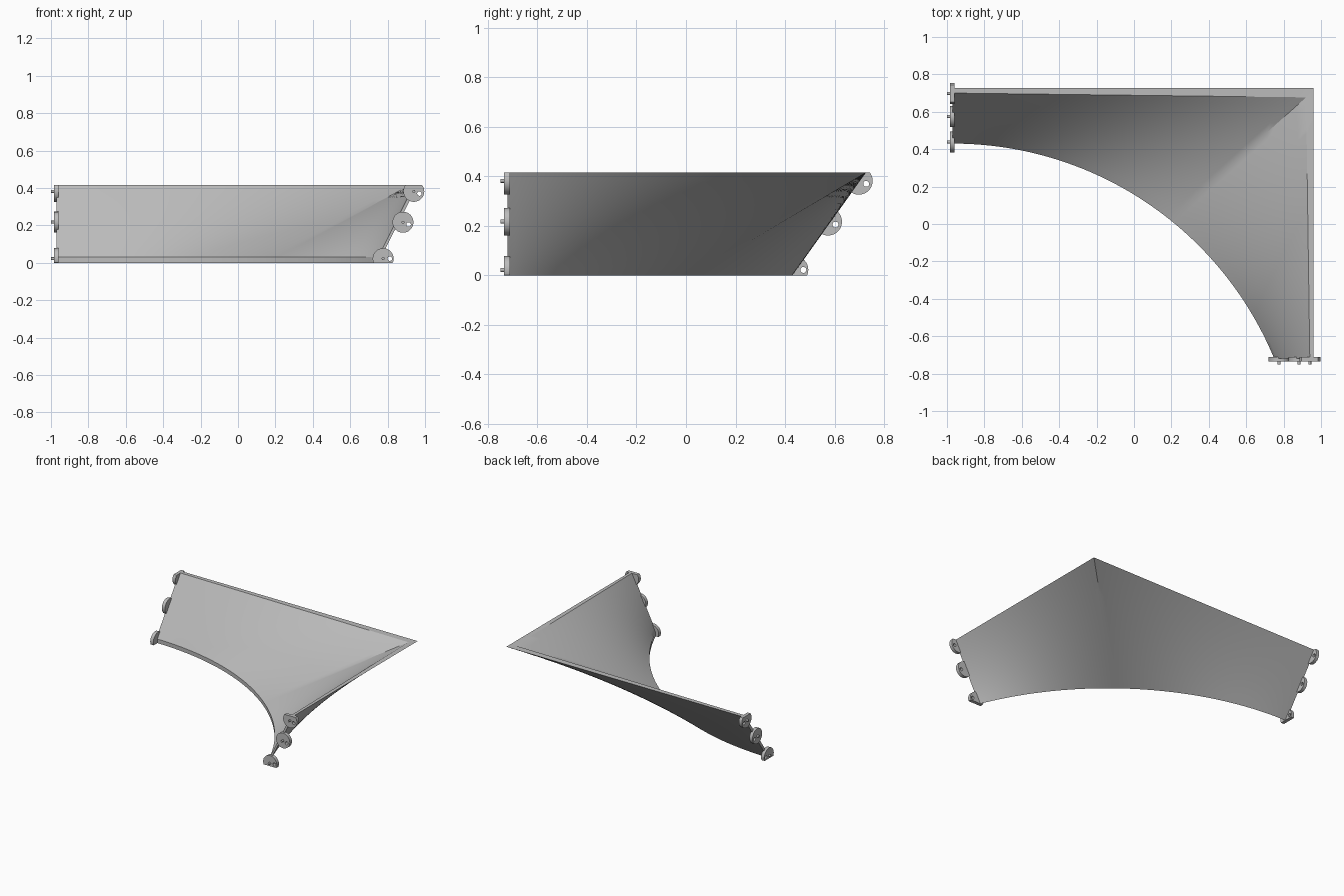
import bpy, bmesh, math
from mathutils import Matrix, Vector

if "Cube" in bpy.data.objects:
    bpy.data.objects.remove(bpy.data.objects["Cube"])

H = 0.415            # overall height
LIP = 0.03           # height of the lower lip
X0, Y0 = -0.97, -0.72
N1, N2, NV = 48, 36, 14

grey = bpy.data.materials.new("light grey")
grey.diffuse_color = (0.5, 0.5, 0.5, 1)
grey.use_nodes = True
grey.node_tree.nodes["Principled BSDF"].inputs["Base Color"].default_value = grey.diffuse_color


def finish(ob):
    ob.data.materials.clear()
    ob.data.materials.append(grey)
    bpy.ops.object.select_all(action='DESELECT')
    ob.select_set(True)
    bpy.context.view_layer.objects.active = ob
    bpy.ops.object.shade_smooth_by_angle(angle=math.radians(30))


# Curved corner sheet: straight rulings from a ground arc to an L-shaped rim
R = 1.861
SWEEP = math.asin(1.72 / R)


def arc(t, z):
    a = SWEEP * t
    return Vector((X0 + R * math.sin(a), 0.43 - R + R * math.cos(a), z))


def rim(i, start, corner, end):
    if i <= N1:
        p = Vector(start).lerp(Vector(corner), i / N1)
    else:
        p = Vector(corner).lerp(Vector(end), (i - N1) / N2)
    return Vector((p.x, p.y, H))


bm = bmesh.new()
rings = []
for i in range(N1 + N2 + 1):
    t = i / N1 * 0.571 if i <= N1 else 0.571 + (i - N1) / N2 * 0.429
    outer = rim(i, (X0, 0.727), (0.96, 0.727), (0.96, Y0))
    inner = rim(i, (X0, 0.70), (0.92, 0.677), (0.94, Y0))
    under = [arc(t, 0).lerp(outer, k / NV) for k in range(NV + 1)]
    upper = [inner.lerp(arc(t, LIP), k / NV) for k in range(NV + 1)]
    rings.append([bm.verts.new(p) for p in under + upper])
for a, b in zip(rings, rings[1:]):
    for k in range(len(a)):
        m = (k + 1) % len(a)
        bm.faces.new((a[k], a[m], b[m], b[k]))
bm.faces.new(rings[0])
bm.faces.new(rings[-1][::-1])
bmesh.ops.recalc_face_normals(bm, faces=bm.faces)
me = bpy.data.meshes.new("corner_sheet")
bm.to_mesh(me)
bm.free()
sheet = bpy.data.objects.new("corner_sheet", me)
bpy.context.collection.objects.link(sheet)
finish(sheet)


# Connector tabs: round plates trimmed to the sheet height, with a bolt hole
def tab(name, u, v, hole, frame):
    cu = bpy.data.curves.new(name, 'CURVE')
    cu.dimensions = '2D'
    cu.fill_mode = 'BOTH'
    cu.extrude = 0.0125
    for cx, cy, r, n in ((u, v, 0.056, 48), (hole[0], hole[1], 0.012, 20)):
        sp = cu.splines.new('POLY')
        sp.points.add(n - 1)
        sp.use_cyclic_u = True
        for k, pt in enumerate(sp.points):
            a = 2 * math.pi * k / n
            y = min(max(cy + r * math.sin(a), 0), H)
            pt.co = (cx + r * math.cos(a), y, 0, 1)
    ob = bpy.data.objects.new(name, cu)
    bpy.context.collection.objects.link(ob)
    ob.matrix_world = frame
    bpy.ops.object.select_all(action='DESELECT')
    ob.select_set(True)
    bpy.context.view_layer.objects.active = ob
    bpy.ops.object.convert(target='MESH')
    finish(bpy.context.view_layer.objects.active)


# Locating pins: short pegs standing out from each tab
def pin(name, loc, rot):
    bpy.ops.mesh.primitive_cylinder_add(vertices=16, radius=0.008, depth=0.03,
                                        location=loc, rotation=rot)
    ob = bpy.context.object
    ob.name = name
    finish(ob)


front = Matrix(((1, 0, 0, 0), (0, 0, -1, -0.7225), (0, 1, 0, 0), (0, 0, 0, 1)))
left = Matrix(((0, 0, 1, -0.9725), (1, 0, 0, 0), (0, 1, 0, 0), (0, 0, 0, 1)))
spots = {"lower": (0.776, 0.438, 0.022), "middle": (0.882, 0.574, 0.217),
         "upper": (0.94, 0.698, 0.382)}
for level, (fx, ly, z) in spots.items():
    dx, dz = (0.036, 0) if level == "lower" else (0.03, -0.012)
    tab(f"front_tab_{level}", fx, z, (fx + dx, z + dz), front)
    tab(f"left_tab_{level}", ly, z, (ly + dx, z + dz), left)
    pin(f"front_pin_{level}", (fx, -0.735, z), (math.pi / 2, 0, 0))
    pin(f"left_pin_{level}", (-0.985, ly, z), (0, math.pi / 2, 0))
